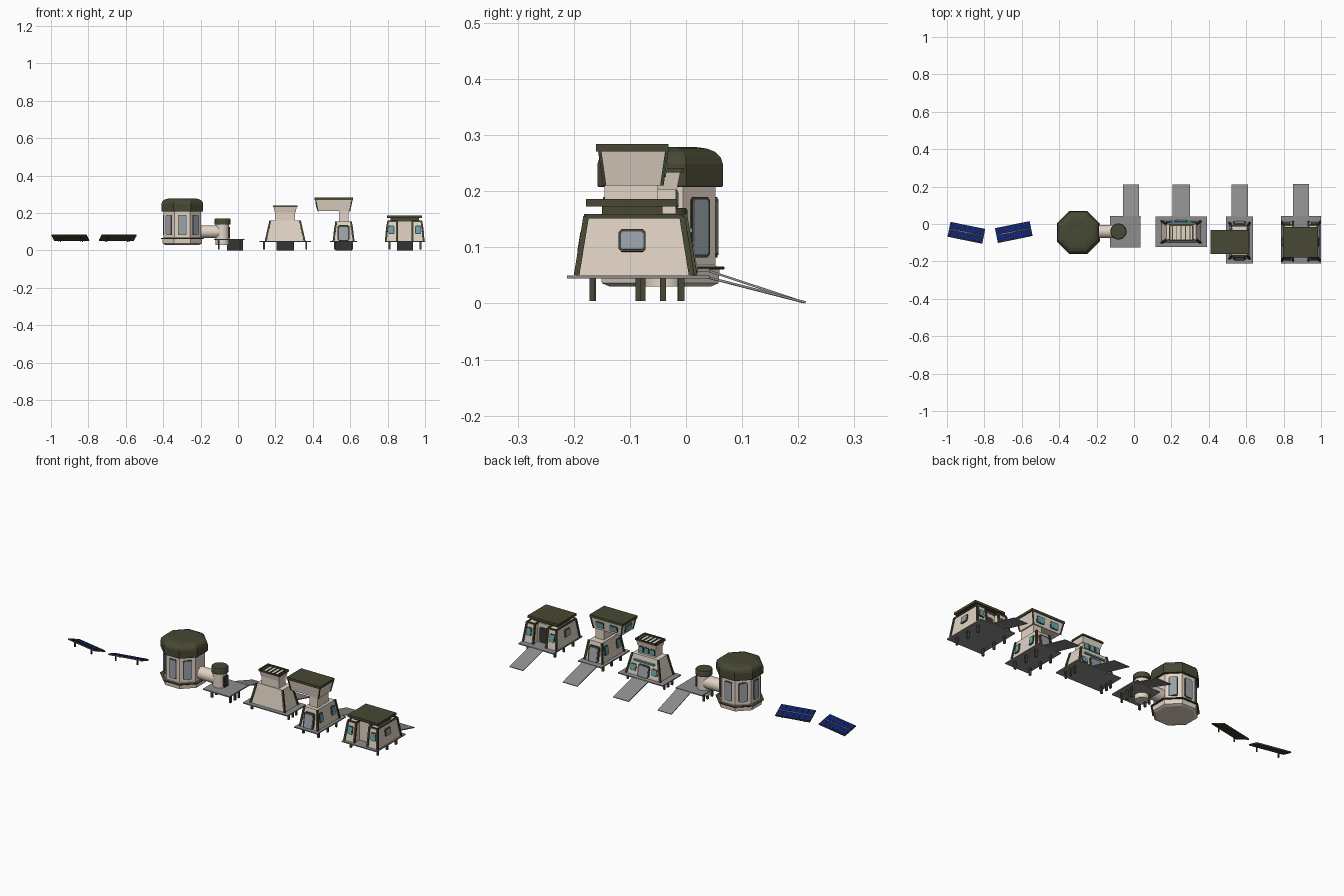
import bpy, bmesh, math
from mathutils import Vector, Matrix

if "Cube" in bpy.data.objects:
    bpy.data.objects.remove(bpy.data.objects["Cube"])


def material(name, r, g, b):
    m = bpy.data.materials.new(name)
    m.diffuse_color = (r, g, b, 1)
    m.use_nodes = True
    m.node_tree.nodes["Principled BSDF"].inputs["Base Color"].default_value = m.diffuse_color
    return m


WALL = material("wall", 0.76, 0.66, 0.56)
OLIVE = material("olive", 0.065, 0.065, 0.035)
DECK = material("deck", 0.27, 0.27, 0.27)
TEAL = material("teal", 0.13, 0.38, 0.44)
GLASS = material("glass", 0.32, 0.36, 0.40)
DARK = material("dark", 0.04, 0.04, 0.04)
BLUE = material("cells", 0.005, 0.014, 0.14)
GOLD = material("strip", 0.45, 0.42, 0.22)


def finish(bm, name, mat):
    bmesh.ops.recalc_face_normals(bm, faces=bm.faces)
    me = bpy.data.meshes.new(name)
    bm.to_mesh(me)
    bm.free()
    me.materials.append(mat)
    ob = bpy.data.objects.new(name, me)
    bpy.context.scene.collection.objects.link(ob)
    return ob


def loft(bm, rings):
    """Skin a stack of equal-length rings and cap both ends."""
    vs = [[bm.verts.new(p) for p in r] for r in rings]
    n = len(vs[0])
    for a, b in zip(vs, vs[1:]):
        for i in range(n):
            bm.faces.new((a[i], a[(i + 1) % n], b[(i + 1) % n], b[i]))
    bm.faces.new(vs[0])
    bm.faces.new(vs[-1])


def rect(x0, x1, y0, y1, z):
    return [Vector(p) for p in ((x0, y0, z), (x1, y0, z), (x1, y1, z), (x0, y1, z))]


def frustum(name, x, y, z, mat, ix=0.0, iy=0.0):
    """Box whose top is inset by ix, iy (negative flares out)."""
    bm = bmesh.new()
    rings = [rect(*x, *y, z[0]), rect(x[0] + ix, x[1] - ix, y[0] + iy, y[1] - iy, z[1])]
    loft(bm, rings)
    finish(bm, name, mat)
    return rings


def beams(name, pairs, w, h, mat):
    """Rectangular bars between pairs of points."""
    bm = bmesh.new()
    for p, q in pairs:
        p, q = Vector(p), Vector(q)
        d = (q - p).normalized()
        s = d.cross(Vector((0, 0, 1)))
        s = s.normalized() if s.length > 0.4 else Vector((1, 0, 0))
        t = s.cross(d).normalized()
        s, t = s * w / 2, t * h / 2
        loft(bm, [[c - s - t, c + s - t, c + s + t, c - s + t] for c in (p, q)])
    return finish(bm, name, mat)


def trims(name, rings, w=0.01):
    beams(name, list(zip(*rings)), w, w, OLIVE)


def lathe(name, x, y, profile, n, mat, axis="Z", smooth=False):
    bm = bmesh.new()
    k = 1 / math.cos(math.pi / n)
    loft(bm, [[(r * k * math.cos((i + .5) * math.tau / n), r * k * math.sin((i + .5) * math.tau / n), z)
               for i in range(n)] for r, z in profile])
    ob = finish(bm, name, mat)
    if axis == "X":
        ob.data.transform(Matrix.Rotation(math.pi / 2, 4, "Y"))
    ob.location = (x, y[0], y[1])
    if smooth:
        for p in ob.data.polygons:
            p.use_smooth = len(p.vertices) == 4
    return ob


def slab(name, c, w, h, yaw, lean, mat, d=0.006):
    """Chamfered plate facing -y at yaw 0, leaning back with the wall."""
    bm = bmesh.new()
    k = min(w, h) * 0.12
    a, b = w / 2, h / 2
    pts = [(-a + k, -b), (a - k, -b), (a, -b + k), (a, b - k), (a - k, b), (-a + k, b), (-a, b - k), (-a, -b + k)]
    loft(bm, [[(u, t, v) for u, v in pts] for t in (-d, 0.004)])
    ob = finish(bm, name, mat)
    ob.matrix_world = Matrix.Translation(c) @ Matrix.Rotation(yaw, 4, "Z") @ Matrix.Rotation(-lean, 4, "X")


def window(name, c, w, h, yaw=0.0, lean=0.0, mat=GLASS):
    slab(name + "_frame", c, w + 0.008, h + 0.008, yaw, lean, OLIVE, 0.003)
    slab(name + "_pane", c, w, h, yaw, lean, mat, 0.005)


FRONT, RIGHT, BACK, LEFT = 0, math.pi / 2, math.pi, -math.pi / 2


def platform(name, x, y, z, ramp, end):
    """Thin deck with legs and a ramp on the back side."""
    frustum(name + "_deck", x, y, (z - 0.006, z), DECK)
    xs = (x[0] + 0.025, x[1] - 0.025)
    ys = (y[0] + 0.045, (y[0] + y[1]) / 2, y[1] - 0.05)
    beams(name + "_legs", [((a, b, 0.004), (a, b, z - 0.004)) for a in xs for b in ys], 0.01, 0.01, OLIVE)
    m = sum(ramp) / 2
    beams(name + "_ramp", [((m, y[1] - 0.005, z - 0.003), (m, end, 0.002))], ramp[1] - ramp[0], 0.004, DECK)


# solar panels
for side, cx, cy, yaw in (("left", -0.896, -0.046, -0.20), ("right", -0.643, -0.042, 0.20)):
    M = Matrix.Translation((cx, cy, 0.071)) @ Matrix.Rotation(yaw, 4, "Z") @ Matrix.Rotation(-0.36, 4, "X")
    bm = bmesh.new()
    loft(bm, [rect(-0.095, 0.095, -0.042, 0.042, z) for z in (-0.006, 0.0)])
    frame = finish(bm, side + "_solar_frame", OLIVE)
    bm = bmesh.new()
    for y0, y1 in ((-0.039, -0.003), (0.003, 0.039)):
        for i in range(6):
            x0 = -0.092 + i * 0.0308
            loft(bm, [rect(x0, x0 + 0.030, y0, y1, z) for z in (-0.001, 0.002)])
    cells = finish(bm, side + "_solar_cells", BLUE)
    bm = bmesh.new()
    loft(bm, [rect(-0.093, 0.093, -0.0015, 0.0015, z) for z in (-0.001, 0.0025)])
    strip = finish(bm, side + "_solar_strip", GOLD)
    for ob in (frame, cells, strip):
        ob.matrix_world = M
    ft = [M @ Vector((u, v, -0.004)) for u in (-0.06, 0.06) for v in (-0.025, 0.03)]
    beams(side + "_solar_feet", [(p, (p.x, p.y, min(p.z - 0.012, 0.047))) for p in ft], 0.006, 0.006, OLIVE)

# octagonal tower
TX, TY = -0.298, -0.046
lathe("tower_body", TX, (TY, 0), [(0.090, 0.030), (0.104, 0.036), (0.106, 0.060), (0.099, 0.068), (0.099, 0.210)], 8, WALL)
lathe("tower_ring", TX, (TY, 0), [(0.113, 0.060), (0.115, 0.062), (0.115, 0.065), (0.111, 0.066)], 8, OLIVE)
lathe("tower_roof", TX, (TY, 0), [(0.110, 0.207), (0.112, 0.210), (0.112, 0.248), (0.108, 0.260),
                                  (0.098, 0.270), (0.083, 0.276), (0.06, 0.279)], 8, OLIVE)
for i in range(8):
    a = i * math.pi / 4
    if i != 2:
        window("tower_window_%d" % i, (TX + 0.099 * math.sin(a), TY - 0.099 * math.cos(a), 0.136), 0.038, 0.100, a)

# connecting tunnel and airlock
lathe("tunnel", -0.21, (-0.04, 0.1), [(0.034, 0), (0.034, 0.11)], 24, WALL, "X", True)
lathe("airlock_body", -0.083, (-0.04, 0), [(0.036, 0.030), (0.036, 0.145)], 24, WALL, smooth=True)
lathe("airlock_cap", -0.083, (-0.04, 0), [(0.043, 0.140), (0.043, 0.165), (0.040, 0.170)], 24, OLIVE, smooth=True)
slab("airlock_door", (-0.048, -0.04, 0.095), 0.035, 0.06, RIGHT, 0, DARK)
platform("airlock", (-0.128, 0.035), (-0.125, 0.042), 0.062, (-0.058, 0.027), 0.21)

# wide house
platform("wide_house", (0.115, 0.39), (-0.122, 0.040), 0.05, (0.205, 0.30), 0.21)
r = frustum("wide_house_body", (0.148, 0.356), (-0.10, 0.015), (0.05, 0.160), WALL, 0.025, 0.018)
trims("wide_house_corners", r)
frustum("wide_house_neck", (0.20, 0.305), (-0.078, -0.018), (0.158, 0.212), WALL)
frustum("wide_house_cap", (0.197, 0.308), (-0.08, -0.016), (0.203, 0.234), WALL, -0.006, -0.006)
x, y = (0.190, 0.315), (-0.088, -0.008)
q = rect(*x, *y, 0.237)
beams("wide_house_cap_rim", [(q[i], q[(i + 1) % 4]) for i in range(4)], 0.008, 0.008, OLIVE)
beams("wide_house_roof_slats", [((0.205 + i * 0.0235, -0.085, 0.235), (0.205 + i * 0.0235, -0.011, 0.235))
                                for i in range(5)], 0.005, 0.006, OLIVE)
slab("wide_house_door_frame", (0.252, 0.009, 0.083), 0.07, 0.066, BACK, 0.16, OLIVE, 0.006)
slab("wide_house_door", (0.252, 0.009, 0.081), 0.056, 0.056, BACK, 0.16, GLASS, 0.008)
for i, wx in enumerate((0.187, 0.317)):
    window("wide_house_window_%d" % i, (wx, 0.007, 0.09), 0.028, 0.03, BACK, 0.16, TEAL)
for i in range(3):
    window("wide_house_top_window_%d" % i, (0.218 + i * 0.034, -0.018, 0.185), 0.022, 0.026, BACK, 0, TEAL)
beams("wide_house_awning", [((0.19, 0.006, 0.13), (0.315, 0.006, 0.13))], 0.012, 0.008, TEAL)

# narrow house with overhanging upper room
platform("narrow_house", (0.492, 0.635), (-0.210, 0.040), 0.05, (0.52, 0.61), 0.21)
r = frustum("narrow_house_body", (0.511, 0.618), (-0.185, 0.005), (0.05, 0.155), WALL, 0.014, 0.018)
trims("narrow_house_corners", r)
frustum("narrow_house_neck", (0.54, 0.59), (-0.145, -0.05), (0.153, 0.215), WALL)
r = frustum("upper_room", (0.428, 0.597), (-0.145, -0.043), (0.210, 0.273), WALL, -0.013, -0.009)
trims("upper_room_corners", r, 0.006)
frustum("upper_room_roof", (0.41, 0.615), (-0.160, -0.031), (0.271, 0.284), OLIVE)
for i, wx in enumerate((0.47, 0.555)):
    window("upper_room_window_%d" % i, (wx, -0.039, 0.240), 0.042, 0.028, BACK, -0.14, TEAL)
window("upper_room_end_window", (0.422, -0.094, 0.240), 0.05, 0.03, LEFT, -0.2, TEAL)
for side, yy, yaw in (("front", -0.178, FRONT), ("back", -0.002, BACK)):
    slab("narrow_house_%s_door_frame" % side, (0.564, yy, 0.092), 0.062, 0.084, yaw, 0.17, OLIVE, 0.009)
    slab("narrow_house_%s_door" % side, (0.564, yy, 0.088), 0.046, 0.074, yaw, 0.17, GLASS, 0.011)
for side, wx, yaw in (("left", 0.518, LEFT), ("right", 0.611, RIGHT)):
    for i, wy in enumerate((-0.145, -0.04)):
        window("narrow_house_%s_window_%d" % (side, i), (wx, wy, 0.108), 0.024, 0.042, yaw, 0.13, TEAL)

# square house: two side wings with a recessed centre
platform("square_house", (0.785, 1.0), (-0.212, 0.042), 0.05, (0.85, 0.935), 0.213)
frustum("square_house_centre", (0.84, 0.945), (-0.150, -0.035), (0.05, 0.155), WALL)
for side, x0, x1, inner, outer, yaw in (("left", 0.790, 0.850, 0, 0.012, LEFT), ("right", 0.933, 0.993, 0.012, 0, RIGHT)):
    b = rect(x0, x1, -0.195, 0.010, 0.05)
    t = rect(x0 + outer, x1 - inner, -0.178, -0.007, 0.155)
    bm = bmesh.new()
    loft(bm, [b, t])
    finish(bm, side + "_wing", WALL)
    trims(side + "_wing_corners", [b, t])
    beams(side + "_wing_top_trim", [(t[i], t[(i + 1) % 4]) for i in range(4)], 0.008, 0.008, OLIVE)
    wx = 0.796 if side == "left" else 0.987
    window(side + "_wing_side_window", (wx, -0.096, 0.112), 0.04, 0.032, yaw, 0.12)
    mx = (x0 + x1) / 2
    window(side + "_wing_front_window", (mx, -0.186, 0.110), 0.024, 0.036, FRONT, 0.16, TEAL)
    window(side + "_wing_back_window", (mx, 0.001, 0.110), 0.024, 0.036, BACK, 0.16, TEAL)
slab("square_house_door_frame", (0.892, -0.035, 0.092), 0.066, 0.082, BACK, 0, OLIVE, 0.004)
slab("square_house_door", (0.892, -0.035, 0.088), 0.05, 0.072, BACK, 0, DARK, 0.006)
frustum("square_house_roof_support", (0.815, 0.968), (-0.150, -0.042), (0.150, 0.176), OLIVE)
frustum("square_house_roof", (0.797, 0.984), (-0.178, -0.017), (0.173, 0.186), OLIVE)
